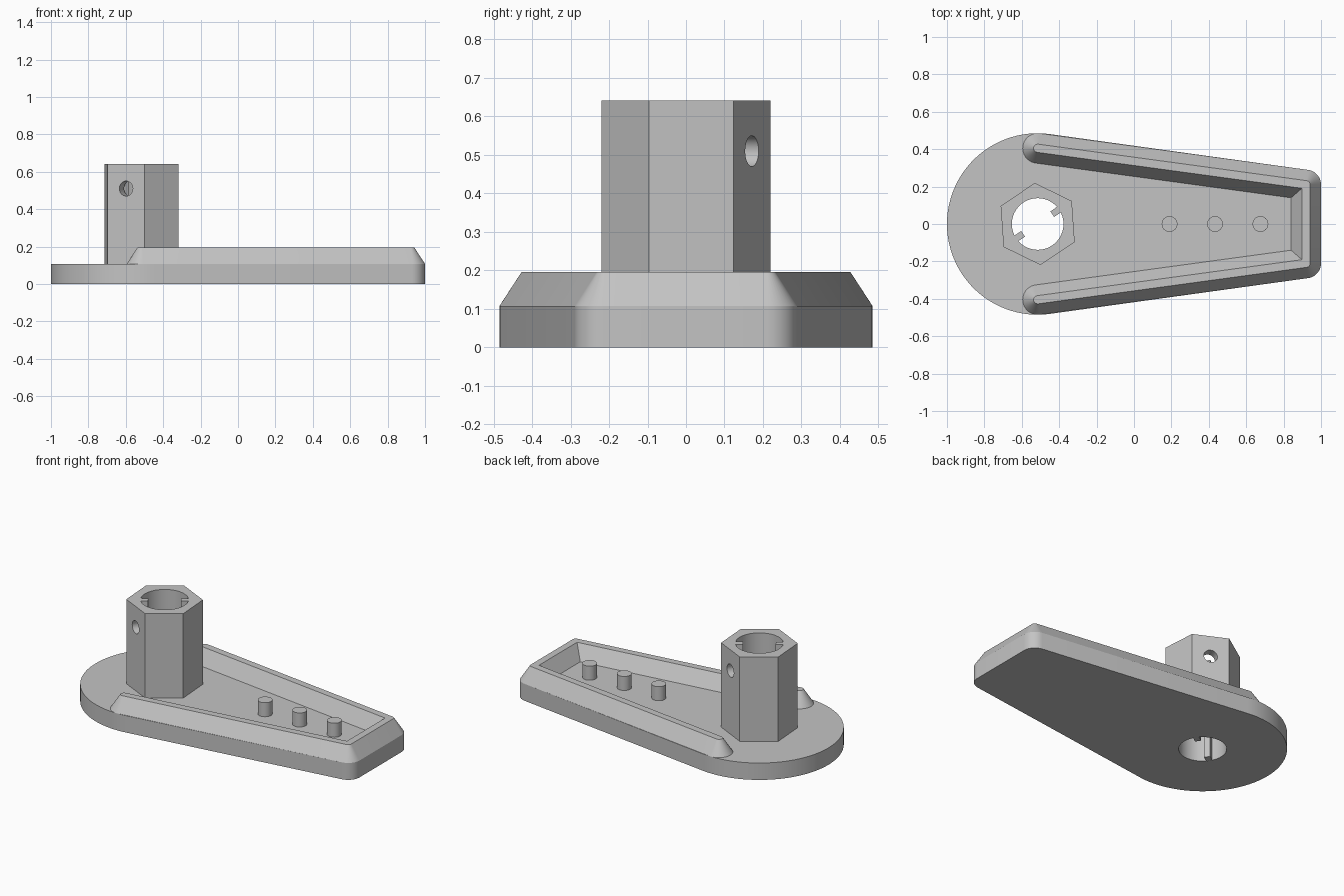
import bpy, bmesh
from math import sin, cos, pi, radians, atan2
from mathutils import Vector

cube = bpy.data.objects.get("Cube")
if cube:
    bpy.data.objects.remove(cube, do_unlink=True)

HUB = Vector((-0.515, 0))       # centre of the round end and the tower
CORNER = Vector((0.92, 0.21))   # centre of the rounded far corner
PLATE_TOP, WALL_TOP, TOWER_TOP = 0.107, 0.196, 0.642
BIG_R, WALL_R, WALL_TOP_R = 0.485, 0.08, 0.022
BORE_R = 0.138

grey = bpy.data.materials.new("plain grey")
grey.use_nodes = True
colour = (0.55, 0.55, 0.55, 1)
grey.diffuse_color = colour
grey.node_tree.nodes["Principled BSDF"].inputs["Base Color"].default_value = colour


def arc(centre, radius, start, end, steps):
    """Points along an arc, both ends included."""
    return [centre + radius * Vector((cos(a), sin(a)))
            for a in (start + (end - start) * i / steps for i in range(steps + 1))]


def loft(name, lower, upper, z0, z1):
    """Closed solid between two outlines with matching point counts."""
    bm = bmesh.new()
    a = [bm.verts.new((p.x, p.y, z0)) for p in lower]
    b = [bm.verts.new((p.x, p.y, z1)) for p in upper]
    bm.faces.new(a)
    bm.faces.new(b)
    for i in range(len(a)):
        j = (i + 1) % len(a)
        bm.faces.new((a[i], a[j], b[j], b[i]))
    bmesh.ops.recalc_face_normals(bm, faces=bm.faces[:])
    mesh = bpy.data.meshes.new(name)
    bm.to_mesh(mesh)
    bm.free()
    mesh.materials.append(grey)
    ob = bpy.data.objects.new(name, mesh)
    bpy.context.collection.objects.link(ob)
    return ob


def prism(name, outline, z0, z1):
    return loft(name, outline, outline, z0, z1)


def disc(centre, radius, sides, turn=0):
    return arc(centre, radius, turn, turn + 2 * pi, sides)[:-1]


def select(ob):
    bpy.ops.object.select_all(action='DESELECT')
    ob.select_set(True)
    bpy.context.view_layer.objects.active = ob


def cut(ob, cutter):
    mod = ob.modifiers.new("cut", 'BOOLEAN')
    mod.operation = 'DIFFERENCE'
    mod.solver = 'EXACT'
    mod.object = cutter
    select(ob)
    bpy.ops.object.modifier_apply(modifier=mod.name)


# Base plate: round end tapering to two rounded corners
mirror_corner = Vector((CORNER.x, -CORNER.y))
t = radians(82.1)
base_plate = prism("base_plate",
                   arc(HUB, BIG_R, t, 2 * pi - t, 72)
                   + arc(mirror_corner, WALL_R, -t, 0, 10)
                   + arc(CORNER, WALL_R, 0, t, 10), 0, PLATE_TOP)

# Rim wall: U-shaped ridge with sloped sides and round ends
wall_end = HUB + Vector((0, BIG_R - WALL_R))
run = CORNER - wall_end
side = atan2(run.y, run.x) + pi / 2


def wall_outline(r):
    flip = lambda pts: [Vector((p.x, -p.y)) for p in reversed(pts)]
    # inner mitre where the offset side wall meets the offset end wall
    x = CORNER.x - r
    start = wall_end - r * Vector((cos(side), sin(side)))
    mitre = Vector((x, start.y + (x - start.x) * run.y / run.x))
    half = [mitre] + arc(wall_end, r, side + pi, side, 20) + arc(CORNER, r, side, 0, 10)
    return half + flip(half)


rim_wall = loft("rim_wall", wall_outline(WALL_R), wall_outline(WALL_TOP_R),
                PLATE_TOP, WALL_TOP)

# Hexagonal tower, bored through, with a cross hole near the top
tower = prism("hex_tower", disc(HUB, 0.22, 6, radians(34)), PLATE_TOP, TOWER_TOP)
bore = prism("bore_cutter", disc(HUB, BORE_R, 64), -0.1, 0.8)
cross = prism("cross_hole_cutter", disc(Vector((0, 0)), 0.04, 32), -0.4, 0.4)
cross.location = (HUB.x, HUB.y, 0.51)
cross.rotation_euler = (pi / 2, 0, radians(154))
bpy.context.view_layer.update()
cut(base_plate, bore)
cut(tower, bore)
cut(tower, cross)
for cutter in (bore, cross):
    bpy.data.objects.remove(cutter, do_unlink=True)

# Two key ridges inside the bore
for name, turn in (("left_key", 34), ("right_key", 214)):
    along = Vector((cos(radians(turn)), sin(radians(turn))))
    across = 0.018 * Vector((-along.y, along.x))
    inner, outer = HUB + 0.094 * along, HUB + 0.145 * along
    prism(name, [inner - across, outer - across, outer + across, inner + across],
          0.001, TOWER_TOP - 0.001)

# Row of three pegs
pegs = [prism(f"peg_{i + 1}", disc(Vector((0.19 + 0.243 * i, 0)), 0.042, 32),
              PLATE_TOP, WALL_TOP) for i in range(3)]

for ob in [base_plate, rim_wall, tower] + pegs:
    select(ob)
    bpy.ops.object.shade_smooth_by_angle(angle=radians(25))
